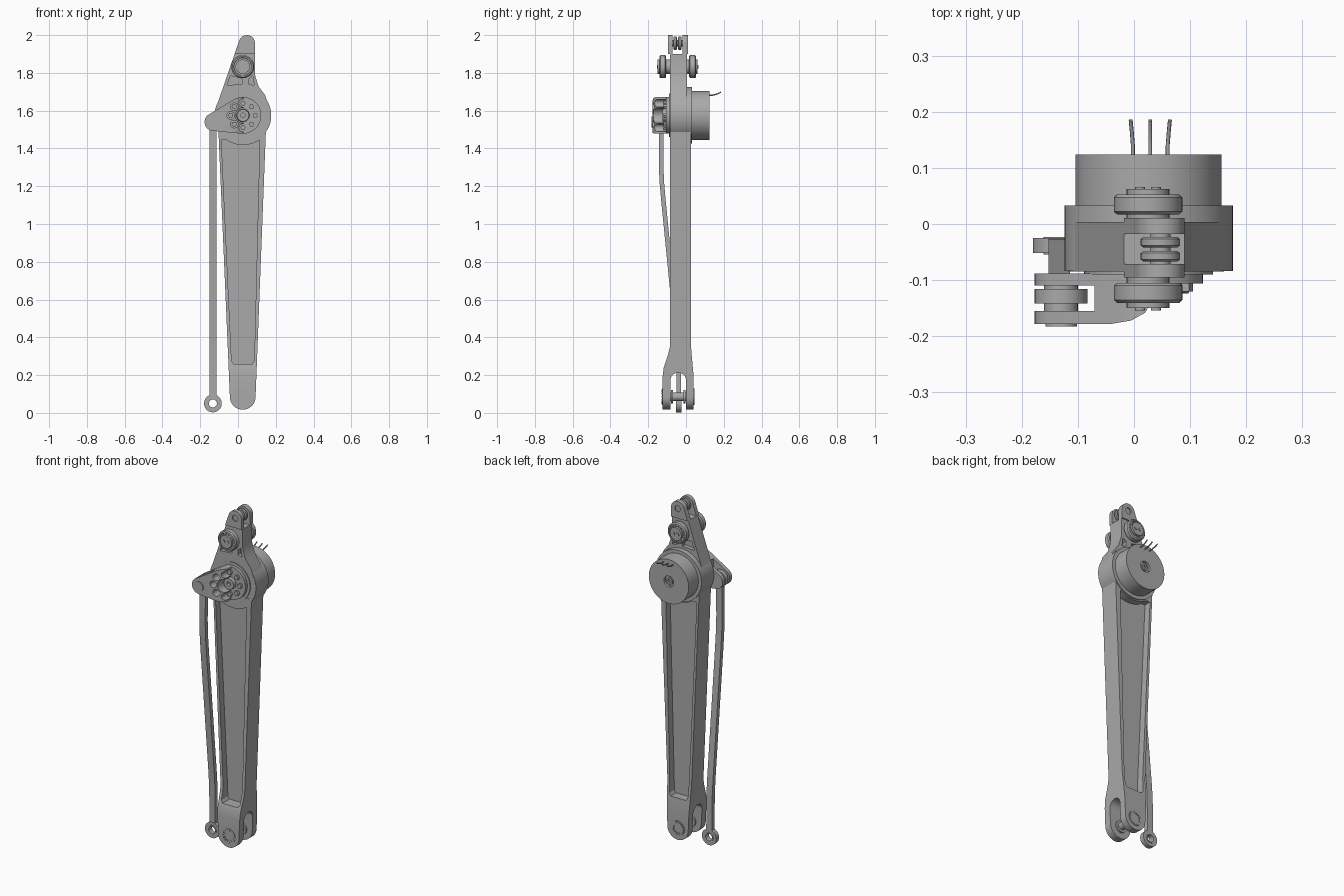
import bpy, bmesh, math
from mathutils import Vector, geometry

if "Cube" in bpy.data.objects:
    bpy.data.objects.remove(bpy.data.objects["Cube"])

grey = bpy.data.materials.new("machined_grey")
grey.use_nodes = True
grey.diffuse_color = (0.4, 0.4, 0.4, 1)
grey.node_tree.nodes["Principled BSDF"].inputs["Base Color"].default_value = (0.4, 0.4, 0.4, 1)
parts = []

HUB = (0.026, 1.575)
TIP = (0.047, 1.957)
PIVOT = (0.025, 1.833)
ANKLE = (0.025, 0.085)
CRANK = (-0.13, 1.54)
EYE = (-0.133, 0.05)


def add_object(name, bm):
    bmesh.ops.recalc_face_normals(bm, faces=bm.faces)
    mesh = bpy.data.meshes.new(name)
    bm.to_mesh(mesh)
    bm.free()
    mesh.materials.append(grey)
    obj = bpy.data.objects.new(name, mesh)
    bpy.context.collection.objects.link(obj)
    parts.append(obj)
    return obj


def prism(name, pts, a, b, axis="Y"):
    """Extrude a 2D outline along an axis from a to b."""
    place = {"X": lambda u, v, t: (t, u, v),
             "Y": lambda u, v, t: (u, t, v),
             "Z": lambda u, v, t: (u, v, t)}[axis]
    bm = bmesh.new()
    near = [bm.verts.new(place(u, v, a)) for u, v in pts]
    far = [bm.verts.new(place(u, v, b)) for u, v in pts]
    bm.faces.new(near)
    bm.faces.new(far)
    for i in range(len(pts)):
        j = (i + 1) % len(pts)
        bm.faces.new((near[i], near[j], far[j], far[i]))
    return add_object(name, bm)


def arc(c, r, start=0, end=360, n=48):
    steps = n if end - start == 360 else n + 1
    angles = [math.radians(start + (end - start) * i / n) for i in range(steps)]
    return [(c[0] + r * math.cos(t), c[1] + r * math.sin(t)) for t in angles]


def hull(*outlines):
    pts = [Vector(p) for o in outlines for p in o]
    return [tuple(pts[i]) for i in geometry.convex_hull_2d(pts)]


def rect(u0, u1, v0, v1):
    return [(u0, v0), (u1, v0), (u1, v1), (u0, v1)]


def disc(name, c, r, a, b, n=48):
    return prism(name, arc(c, r, n=n), a, b)


def ring(name, c, profile, n=48):
    """Revolve a closed (radius, y) loop about an axis along y."""
    bm = bmesh.new()
    loops = [[bm.verts.new((c[0] + r * math.cos(2 * math.pi * i / n), y,
                            c[1] + r * math.sin(2 * math.pi * i / n)))
              for r, y in profile] for i in range(n)]
    m = len(profile)
    for i in range(n):
        p, q = loops[i], loops[(i + 1) % n]
        for k in range(m):
            bm.faces.new((p[k], p[(k + 1) % m], q[(k + 1) % m], q[k]))
    return add_object(name, bm)


def cut(obj, cutter, operation="DIFFERENCE"):
    mod = obj.modifiers.new("cut", "BOOLEAN")
    mod.operation, mod.object, mod.solver = operation, cutter, "EXACT"
    graph = bpy.context.evaluated_depsgraph_get()
    mesh = bpy.data.meshes.new_from_object(obj.evaluated_get(graph))
    obj.modifiers.clear()
    obj.data = mesh
    parts.remove(cutter)
    bpy.data.objects.remove(cutter)


# Tapered leg with a flared fork at the foot
leg = prism("leg", hull(arc(ANKLE, 0.068), [(-0.1, 1.43), (0.13, 1.43), (0.148, 1.5), (-0.104, 1.5)]), -0.2, 0.2)
side = [(-0.085, 1.6), (-0.085, 0.35), (-0.095, 0.31), (-0.118, 0.24), (-0.124, 0.19), (-0.124, 0),
        (0.041, 0), (0.041, 0.19), (0.036, 0.24), (0.03, 0.31), (0.026, 0.36), (0.026, 1.6)]
cut(leg, prism("side_profile", side, -0.5, 0.5, "X"), "INTERSECT")
cut(leg, prism("fork_gap", hull(arc((-0.041, 0.172), 0.041), rect(-0.082, 0, -0.1, 0.1)), -0.5, 0.5, "X"))
pocket = [(-0.024, 0.26), (0.076, 0.26), (0.086, 0.275), (0.115, 1.446)]
pocket += arc(HUB, 0.157, 236, 304, 12)[::-1] + [(-0.088, 1.446), (-0.034, 0.275)]
for a, b in ((-0.2, -0.045), (-0.015, 0.2)):
    cut(leg, prism("pocket", pocket, a, b))

# Round motor housing
disc("hub_housing", HUB, 0.15, -0.084, 0.033, 96)
ring("hub_front_rim", HUB, [(0.098, -0.08), (0.098, -0.09), (0.115, -0.09), (0.115, -0.08)], 64)

# Upper arm ending in a fork
arm_outline = [(0.16, 1.63), (0.145, 1.68), (0.108, 1.73), (0.09, 1.79)]
arm_outline += arc(TIP, 0.043, 0, 162, 24) + [(-0.118, 1.61)]
arm = prism("upper_arm", arm_outline, -0.095, 0.011)
cut(arm, prism("fork_gap", rect(-0.071, -0.018, 1.9, 2.1), -0.5, 0.5, "X"))
cut(arm, disc("fork_bore", TIP, 0.018, -0.2, 0.2, 24))
window = [(-0.058, 1.735), (0.02, 1.74), (0.02, 1.77), (-0.04, 1.785)]
mirrored = [(0.065 - x * 0.35, z) for x, z in window]
for outline in (window, mirrored):
    for a, b in ((-0.2, -0.06), (-0.02, 0.2)):
        cut(arm, prism("window", outline, a, b))
for a, b in ((-0.2, -0.085), (0.004, 0.2)):
    cut(arm, prism("arm_step", rect(-0.3, 0.3, 1.5, 1.9), a, b))

# Tip bearings and pin
for i, y in enumerate((-0.067, -0.042)):
    ring(f"tip_bearing_{i + 1}", TIP, [(0.016, y), (0.03, y), (0.035, y + 0.004),
                                       (0.035, y + 0.015), (0.03, y + 0.019), (0.016, y + 0.019)])
disc("tip_pin", TIP, 0.018, -0.088, 0.004, 24)


# Pivot bearings, one on each face of the arm
def pivot_bearing(name, y, s):
    ring(name, PIVOT, [(r, y + s * d) for r, d in (
        (0.035, 0), (0.055, 0), (0.061, 0.005), (0.061, 0.03), (0.055, 0.036),
        (0.048, 0.036), (0.046, 0.031), (0.035, 0.031))])
    disc(name + "_core", PIVOT, 0.038, y - s * 0.02, y + s * 0.045, 32)
    for i, dx in enumerate((-0.014, 0.014)):
        disc(f"{name}_stud_{i + 1}", (PIVOT[0] + dx, PIVOT[1]), 0.009, y, y + s * 0.049, 16)
    for i, p in enumerate(arc(PIVOT, 0.043, n=14)):
        disc(f"{name}_roller_{i + 1}", p, 0.004, y + s * 0.02, y + s * 0.036, 8)


pivot_bearing("front_pivot_bearing", -0.105, -1)
pivot_bearing("back_pivot_bearing", 0.017, 1)

# Ankle pin with end caps
disc("ankle_pin", ANKLE, 0.022, -0.12, 0.037, 32)
for name, y, s in (("front", -0.124, -1), ("back", 0.041, 1)):
    ring(name + "_ankle_cap", ANKLE, [(0.026, y - s * 0.03), (0.044, y - s * 0.03),
                                      (0.044, y + s * 0.003), (0.026, y + s * 0.003)])
    for i, p in enumerate(arc(ANKLE, 0.035, n=14)):
        disc(f"{name}_ankle_roller_{i + 1}", p, 0.004, y, y + s * 0.005, 8)
for y in (-0.08, -0.012):
    disc("ankle_washer", ANKLE, 0.035, y, y + 0.01, 32)

# Motor can with its shaft recess
motor = disc("motor_can", HUB, 0.13, 0.02, 0.124, 96)
cut(motor, disc("shaft_recess", HUB, 0.032, 0.11, 0.2, 32))
ring("motor_shaft", HUB, [(0.01, 0.1), (0.02, 0.1), (0.02, 0.118), (0.01, 0.118)], 24)

# Three motor wires
for i in range(3):
    curve = bpy.data.curves.new("wire", "CURVE")
    curve.dimensions, curve.bevel_depth, curve.bevel_resolution = "3D", 0.0035, 2
    curve.use_fill_caps = True
    x = -0.002 + 0.031 * i
    lean = (i - 1) * 0.004
    line = curve.splines.new("POLY")
    path = [(x, 0.11, 1.681), (x, 0.14, 1.682), (x + lean / 2, 0.165, 1.688), (x + lean, 0.185, 1.698)]
    line.points.add(len(path) - 1)
    for point, co in zip(line.points, path):
        point.co = (*co, 1)
    curve.materials.append(grey)
    bpy.context.collection.objects.link(bpy.data.objects.new(f"motor_wire_{i + 1}", curve))

# Forked crank on the front of the hub
crank = prism("crank", hull(arc(CRANK, 0.047), arc(HUB, 0.097)), -0.178, -0.088)
cut(crank, prism("rod_gap", rect(-0.3, -0.07, -0.155, -0.11), 1, 2, "Z"))
front_slope = [(-0.04, -0.3), (-0.04, -0.178), (-0.005, -0.172), (0.02, -0.158), (0.03, -0.14),
               (0.03, -0.106), (0.3, -0.106), (0.3, -0.3)]
cut(crank, prism("front_slope", front_slope, 1, 2, "Z"))
cut(crank, disc("hub_bore", HUB, 0.04, -0.3, -0.105, 32))
for i, p in enumerate(arc(HUB, 0.065, n=8)):
    cut(crank, disc("bolt_bore", p, 0.02, -0.3, -0.106, 20))
    disc(f"hub_bolt_{i + 1}", p, 0.014, -0.12, -0.1, 6)
ring("hub_boss", HUB, [(0.012, -0.1), (0.012, -0.125), (0.032, -0.125), (0.035, -0.1)], 32)
disc("crank_pin", CRANK, 0.02, -0.17, -0.1, 24)
disc("crank_pin_head", CRANK, 0.028, -0.183, -0.17, 24)

# Push rod, cranked sideways between its two eyes
path = [(-0.13, 1.51), (-0.132, 1.32), (-0.128, 1.22), (-0.119, 1.12), (-0.048, 0.4), (-0.04, 0.3), (-0.038, 0.085)]
outline = [(y - 0.012, z) for y, z in path] + [(y + 0.012, z) for y, z in path[::-1]]
prism("push_rod", outline, -0.152, -0.114, "X")
for name, c, y0, y1, bore in (("upper", CRANK, -0.142, -0.116, 0.02), ("lower", EYE, -0.052, -0.025, 0.024)):
    ring(name + "_rod_eye", c, [(bore, y0), (0.047, y0), (0.047, y1), (bore, y1)])
ring("lower_eye_liner", EYE, [(0.021, -0.054), (0.028, -0.054), (0.028, -0.023), (0.021, -0.023)])
for y in (-0.156, -0.116):
    disc("crank_washer", CRANK, 0.03, y, y + 0.014, 24)

# Smooth the round parts, keep edges sharp
bpy.ops.object.select_all(action="DESELECT")
for obj in parts:
    obj.select_set(True)
bpy.context.view_layer.objects.active = leg
bpy.ops.object.shade_smooth_by_angle(angle=math.radians(30))
